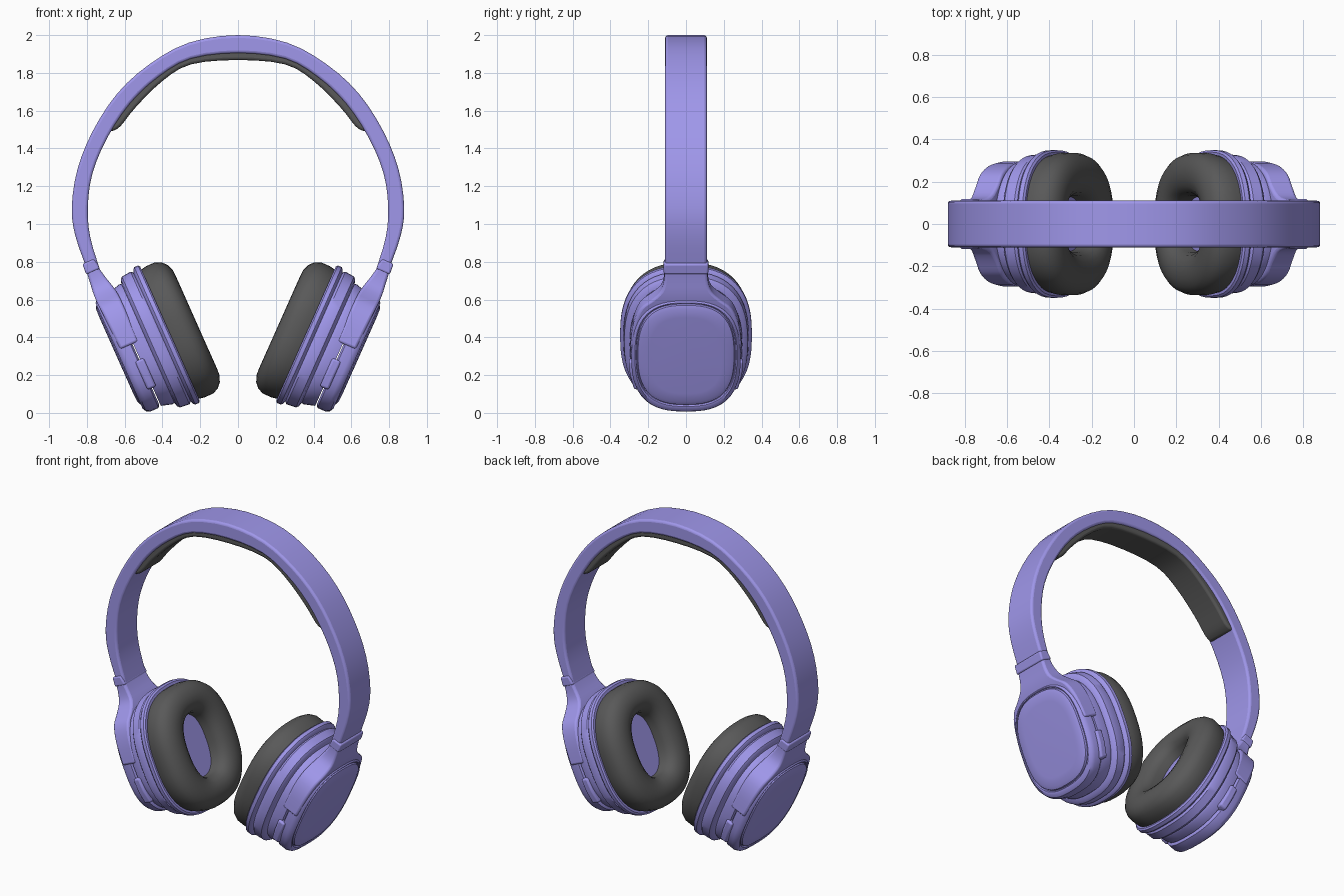
import bpy, bmesh, math
from mathutils import Vector

if "Cube" in bpy.data.objects:
    bpy.data.objects.remove(bpy.data.objects["Cube"])

def material(name, col):
    m = bpy.data.materials.new(name)
    m.diffuse_color = (*col, 1)
    m.use_nodes = True
    m.node_tree.nodes["Principled BSDF"].inputs["Base Color"].default_value = m.diffuse_color
    return m

PURPLE = material("purple_shell", (0.35, 0.31, 0.83))
DARK = material("dark_cushion", (0.1, 0.1, 0.1))
TILT = math.radians(24)
S, C = math.sin(TILT), math.cos(TILT)

def cup_space(n, y, u):
    """Right ear cup frame: n points outward, u points up along the tilted cup."""
    return Vector((0.36 + n * C + u * S, y, 0.42 - n * S + u * C))

def loft(name, rings, mat, mirror=True, bevel=0, caps=(True, True), angle=35):
    """Skin a series of equal-length closed rings."""
    bm = bmesh.new()
    vs = [[bm.verts.new(p) for p in r] for r in rings]
    k = len(vs[0])
    for a, b in zip(vs, vs[1:]):
        for i in range(k):
            j = (i + 1) % k
            bm.faces.new((a[i], a[j], b[j], b[i]))
    if caps[0]:
        bm.faces.new(vs[0])
    if caps[1]:
        bm.faces.new(vs[-1])
    bmesh.ops.recalc_face_normals(bm, faces=bm.faces)
    me = bpy.data.meshes.new(name)
    bm.to_mesh(me)
    bm.free()
    ob = bpy.data.objects.new(name, me)
    bpy.context.collection.objects.link(ob)
    me.materials.append(mat)
    bpy.ops.object.select_all(action='DESELECT')
    ob.select_set(True)
    bpy.context.view_layer.objects.active = ob
    bpy.ops.object.shade_smooth_by_angle(angle=math.radians(angle))
    if bevel:
        b = ob.modifiers.new("bevel", 'BEVEL')
        b.width, b.segments, b.limit_method = bevel, 3, 'ANGLE'
        b.angle_limit = math.radians(40)
    if mirror:
        ob.modifiers.new("mirror", 'MIRROR').use_mirror_merge = False
    return ob

def oval(n, ry, ru, cu=0.0, p=2.5, count=56):
    """Rounded-square ring across the cup."""
    pts = []
    for i in range(count):
        t = 2 * math.pi * i / count
        c, s = math.cos(t), math.sin(t)
        pts.append(cup_space(n, ry * math.copysign(abs(c) ** (2 / p), c),
                             cu + ru * math.copysign(abs(s) ** (2 / p), s)))
    return pts

def smooth_path(pts, steps=3):
    """Catmull-Rom through the points."""
    P = [Vector(p) for p in pts]
    P = [2 * P[0] - P[1]] + P + [2 * P[-1] - P[-2]]
    out = []
    for i in range(1, len(P) - 2):
        a, b, c, d = P[i - 1:i + 3]
        for k in range(steps):
            t = k / steps
            out.append(0.5 * (2 * b + (c - a) * t + (2 * a - 5 * b + 4 * c - d) * t * t
                              + (3 * b - a - 3 * c + d) * t ** 3))
    return out + [P[-2]]

def arch(name, half, w, mat, bevel):
    """Symmetric arch from rows of (outer x, outer z, inner x, inner z), top to end."""
    full = [(-a, b, -c, d) for a, b, c, d in half[:0:-1]] + half
    rings = [[(a, -w, b), (a, w, b), (c, w, d), (c, -w, d)]
             for a, b, c, d in smooth_path(full)]
    return loft(name, rings, mat, mirror=False, bevel=bevel)

# Headband and its inner cushion
arch("headband", [(0, 2.0, 0, 1.905), (0.26, 1.96, 0.25, 1.875), (0.47, 1.845, 0.42, 1.78),
                  (0.64, 1.69, 0.57, 1.64), (0.77, 1.49, 0.69, 1.46), (0.85, 1.29, 0.77, 1.27),
                  (0.88, 1.09, 0.795, 1.09), (0.862, 0.94, 0.782, 0.93),
                  (0.80, 0.76, 0.727, 0.745)], 0.11, PURPLE, 0.014)
arch("headband_cushion", [(0, 1.93, 0, 1.868), (0.26, 1.9, 0.25, 1.845),
                          (0.44, 1.8, 0.40, 1.757), (0.59, 1.65, 0.54, 1.62),
                          (0.66, 1.55, 0.62, 1.52), (0.70, 1.5, 0.665, 1.49)],
     0.098, DARK, 0.014)

# Ear cup shell with flange and groove
loft("ear_cup", [oval(*r) for r in [
    (-0.04, 0.16, 0.22), (0.0, 0.17, 0.23), (0.0, 0.34, 0.388), (0.008, 0.349, 0.398),
    (0.03, 0.349, 0.398), (0.039, 0.342, 0.39), (0.046, 0.326, 0.374), (0.058, 0.332, 0.384),
    (0.11, 0.327, 0.379), (0.122, 0.315, 0.367), (0.128, 0.294, 0.345),
    (0.142, 0.298, 0.347), (0.2, 0.288, 0.33)]], PURPLE)

# Ear cushion with a central opening
loft("ear_cushion", [oval(n, ry, ru, -0.003, 2.45) for n, ry, ru in [
    (0.002, 0.328, 0.374), (-0.03, 0.336, 0.38), (-0.08, 0.336, 0.38), (-0.112, 0.323, 0.366),
    (-0.136, 0.298, 0.34), (-0.15, 0.26, 0.303), (-0.152, 0.22, 0.268), (-0.143, 0.18, 0.235),
    (-0.122, 0.15, 0.21), (-0.09, 0.135, 0.195), (-0.02, 0.13, 0.19)]],
     DARK, caps=(False, False), angle=60)

# Outer cover ring and inset face plate
loft("outer_cover", [oval(n, ry, ru, cu, 2.7) for n, ry, ru, cu in [
    (0.205, 0.275, 0.315, -0.005), (0.215, 0.29, 0.33, -0.005), (0.262, 0.29, 0.33, -0.005),
    (0.283, 0.283, 0.322, -0.003), (0.294, 0.27, 0.307, 0.002), (0.293, 0.264, 0.298, 0.006),
    (0.283, 0.262, 0.295, 0.008), (0.283, 0.258, 0.291, 0.008), (0.297, 0.254, 0.287, 0.008),
    (0.305, 0.235, 0.268, 0.008), (0.307, 0.19, 0.22, 0.008)]], PURPLE)

# Flared arm joining cup to headband: (half width, u, inner n, outer n)
arm = smooth_path([(0.114, 0.52, 0.209, 0.267), (0.116, 0.43, 0.195, 0.276),
                   (0.135, 0.365, 0.178, 0.284), (0.185, 0.315, 0.168, 0.286),
                   (0.243, 0.265, 0.165, 0.284), (0.28, 0.17, 0.165, 0.28),
                   (0.297, 0.03, 0.168, 0.275)])
loft("cup_arm", [[cup_space(i, -w, u), cup_space(i, w, u), cup_space(o, w, u),
                  cup_space(o, -w, u)] for w, u, i, o in arm], PURPLE, bevel=0.014)

# Collar at the headband joint
loft("arm_collar", [[cup_space(i, -w, u), cup_space(i, w, u), cup_space(o, w, u),
                     cup_space(o, -w, u)] for w, u, i, o in
                    [(0.118, 0.465, 0.198, 0.278), (0.118, 0.525, 0.208, 0.274)]],
     PURPLE, bevel=0.01)

# Side buttons on the front and back edges of each cup
for label, s in (("front", -1), ("back", 1)):
    loft(label + "_button", [[cup_space(0.18, s * 0.2, u), cup_space(0.23, s * 0.2, u),
                              cup_space(0.23, s * w, u), cup_space(0.18, s * w, u)]
                             for w, u in [(0.303, -0.06), (0.297, -0.14), (0.275, -0.225)]],
         PURPLE, bevel=0.012)
